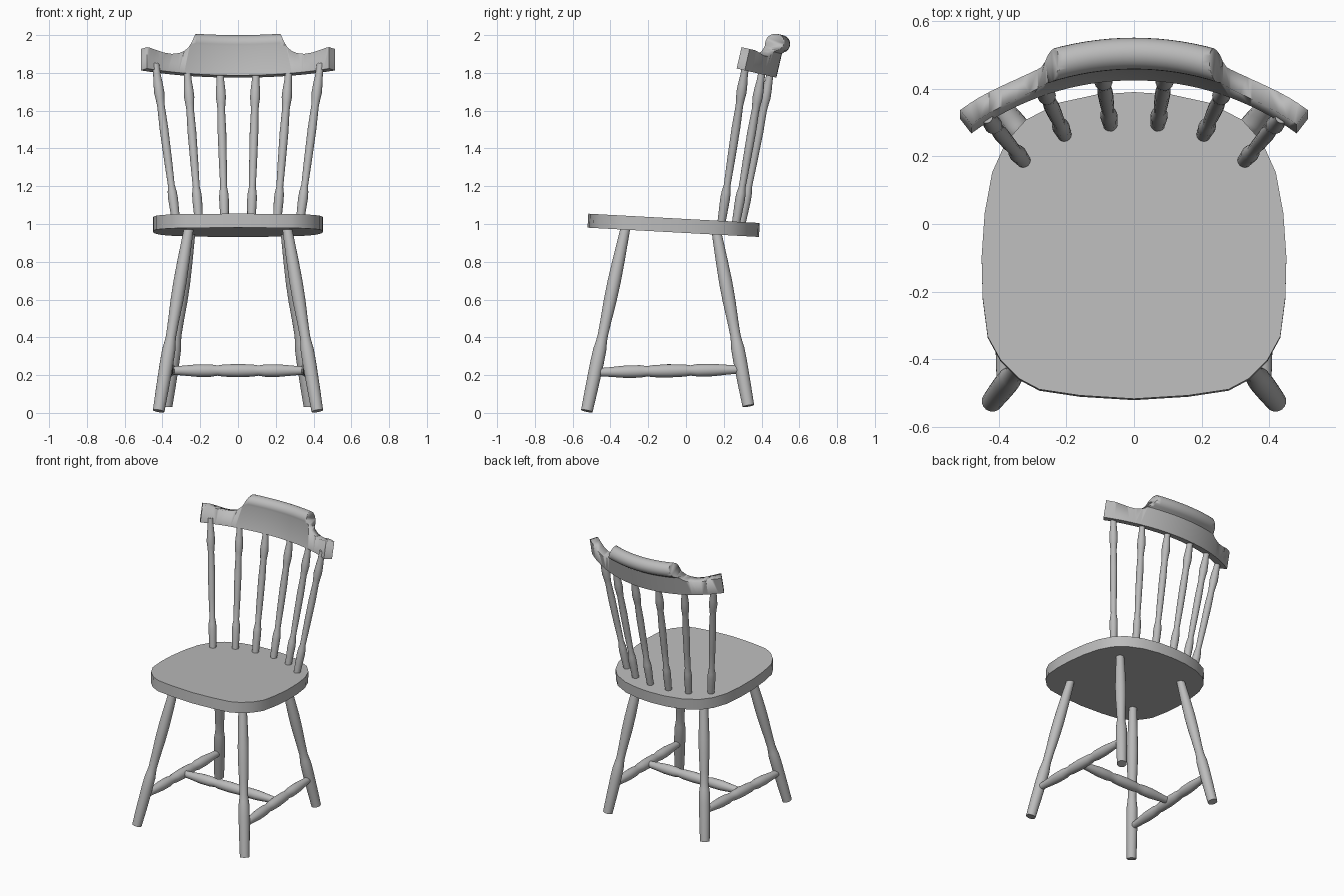
import bpy, bmesh, math
from mathutils import Vector, Matrix

cube = bpy.data.objects.get("Cube")
if cube:
    bpy.data.objects.remove(cube, do_unlink=True)

grey = bpy.data.materials.new("plain grey")
grey.use_nodes = True
grey.diffuse_color = (0.5, 0.5, 0.5, 1)
grey.node_tree.nodes["Principled BSDF"].inputs["Base Color"].default_value = (0.5, 0.5, 0.5, 1)


def finish(name, bm, angle=35):
    """Turn a bmesh into a smooth shaded object."""
    bmesh.ops.recalc_face_normals(bm, faces=bm.faces)
    mesh = bpy.data.meshes.new(name)
    bm.to_mesh(mesh)
    bm.free()
    mesh.materials.append(grey)
    obj = bpy.data.objects.new(name, mesh)
    bpy.context.collection.objects.link(obj)
    bpy.ops.object.select_all(action='DESELECT')
    obj.select_set(True)
    bpy.context.view_layer.objects.active = obj
    bpy.ops.object.shade_smooth_by_angle(angle=math.radians(angle))
    return obj


def loft(name, rings, angle=35):
    """Skin a list of closed rings and cap both ends."""
    bm = bmesh.new()
    loops = [[bm.verts.new(p) for p in ring] for ring in rings]
    n = len(loops[0])
    for a, b in zip(loops, loops[1:]):
        for i in range(n):
            j = (i + 1) % n
            bm.faces.new((a[i], a[j], b[j], b[i]))
    bm.faces.new(loops[0])
    bm.faces.new(loops[-1])
    return finish(name, bm, angle)


def turned(name, start, end, profile, sides=20):
    """A lathe-turned rod; profile holds (fraction of length, radius)."""
    start, end = Vector(start), Vector(end)
    turn = (end - start).to_track_quat('Z', 'Y')
    rings = []
    for t, r in profile:
        centre = start.lerp(end, t)
        rings.append([centre + turn @ Vector((r * math.cos(a), r * math.sin(a), 0))
                      for a in (math.tau * i / sides for i in range(sides))])
    return loft(name, rings)


# Seat: rounded outline, tilted down towards the back
half = [(0, -.52), (.16, -.51), (.28, -.492), (.34, -.46), (.395, -.405), (.433, -.335),
        (.448, -.22), (.451, -.1), (.442, .03), (.42, .15), (.38, .24), (.32, .307),
        (.22, .358), (.11, .382), (0, .389)]
outline = half + [(-x, y) for x, y in reversed(half[1:-1])]
tilt = Matrix.Translation((0, -.065, .993)) @ Matrix.Rotation(math.radians(-3.1), 4, 'X')
loft("seat", [[tilt @ Vector((x, y + .065, z)) for x, y in outline] for z in (-.037, .037)])

# Legs
leg_profile = [(0, .031), (.12, .034), (.26, .036), (.33, .035), (.36, .031), (.4, .027),
               (.48, .029), (.6, .034), (.7, .035), (.82, .032), (1, .025)]
for side, label in ((1, "left"), (-1, "right")):
    turned("front_leg_" + label, (side * .42, -.525, .01), (side * .258, -.318, .99), leg_profile)
    turned("back_leg_" + label, (side * .378, .33, .037), (side * .25, .16, .965), leg_profile)

# Stretchers: one on each side and one across
stretcher_profile = [(0, .021), (.08, .025), (.2, .033), (.3, .033), (.35, .027),
                     (.39, .032), (.5, .035), (.61, .032), (.65, .027),
                     (.7, .033), (.8, .033), (.92, .025), (1, .021)]
for side, label in ((1, "left"), (-1, "right")):
    turned("side_stretcher_" + label, (side * .386, -.47, .215), (side * .352, .29, .23), stretcher_profile)
turned("cross_stretcher", (-.36, -.09, .224), (.36, -.09, .224), stretcher_profile)

# Back spindles, fanned outwards
spindle_profile = [(0, .021), (.1, .024), (.17, .026), (.21, .024), (.25, .018), (.4, .021),
                   (.6, .023), (.74, .02), (.78, .023), (.82, .027), (.87, .025), (.93, .02), (1, .019)]
spindles = {"outer": ((.325, .185, .99), (.437, .317, 1.85)),
            "middle": ((.205, .262, .99), (.27, .405, 1.82)),
            "inner": ((.07, .292, .99), (.095, .45, 1.82))}
for place, (low, high) in spindles.items():
    for side, label in ((1, "left"), (-1, "right")):
        turned(f"spindle_{place}_{label}", (side * low[0], *low[1:]), (side * high[0], *high[1:]),
               spindle_profile, 16)

# Top rail: rail-and-roll section swept along an arc
RADIUS, SPREAD, STEPS = .8, math.radians(37), 32
section = [(0, 0), (0, .155)]
section += [(.04 + .047 * math.cos(a), .18 + .047 * math.sin(a))
            for a in (math.radians(195 - 17 * i) for i in range(16))]
section += [(.055, .13), (.055, 0)]
rings = []
for i in range(STEPS + 1):
    a = SPREAD * (2 * i / STEPS - 1)
    rings.append([Vector(((RADIUS + u) * math.sin(a), (RADIUS + u) * math.cos(a) - RADIUS, v))
                  for u, v in section])
rail = loft("top_rail", rings, 30)

# Trim the rail to its scooped silhouette
top = [(.6, .116), (.47, .116), (.43, .108), (.39, .1), (.35, .098), (.31, .107),
       (.285, .12), (.262, .142), (.242, .175), (.222, .23), (.21, .3)]
shape = [(-.6, -.1), (.6, -.1)] + top + [(-x, z) for x, z in reversed(top)]
cutter = loft("rail_cutter", [[Vector((x, y, z)) for x, z in shape] for y in (-.5, .5)])
cutter.hide_render = True
trim = rail.modifiers.new("trim", 'BOOLEAN')
trim.operation = 'INTERSECT'
trim.solver = 'EXACT'
trim.object = cutter
bpy.context.view_layer.objects.active = rail
bpy.ops.object.modifier_apply(modifier="trim")
bpy.data.objects.remove(cutter, do_unlink=True)

# Lean the rail back onto the spindles
rail.data.transform(Matrix.Translation((0, .425, 1.787)) @ Matrix.Rotation(math.radians(-13), 4, 'X'))
